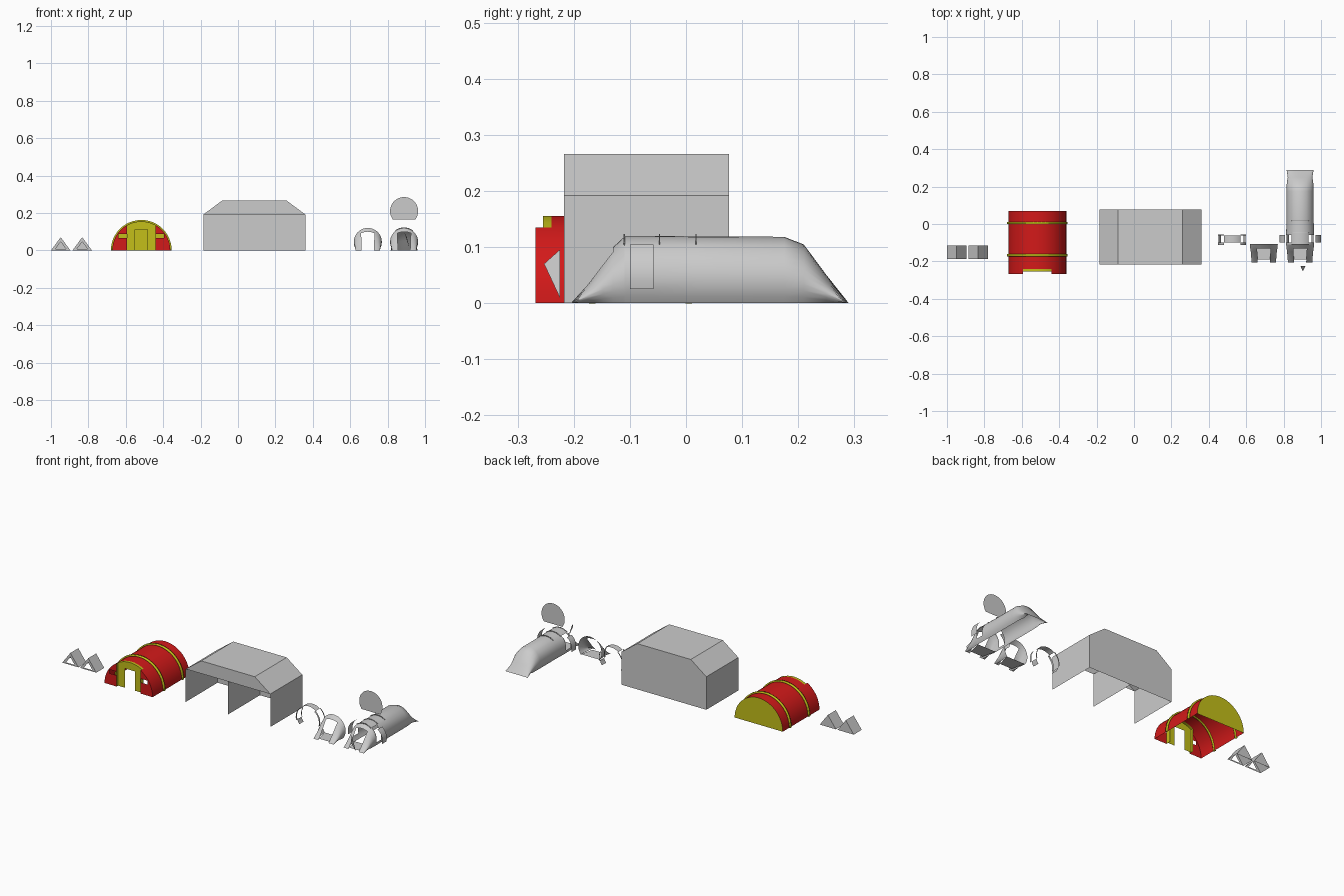
import bpy
from math import sin, cos, radians, sqrt

if "Cube" in bpy.data.objects:
    bpy.data.objects.remove(bpy.data.objects["Cube"])


def material(name, rgb):
    m = bpy.data.materials.new(name)
    m.diffuse_color = (*rgb, 1)
    m.use_nodes = True
    m.node_tree.nodes["Principled BSDF"].inputs["Base Color"].default_value = m.diffuse_color
    return m


RED = material("red", (0.65, 0.01, 0.01))
YELLOW = material("yellow", (0.55, 0.52, 0.01))


def build(name, verts, faces, mat=None, thick=0, smooth=False):
    me = bpy.data.meshes.new(name)
    me.from_pydata(verts, [], faces)
    me.update()
    ob = bpy.data.objects.new(name, me)
    bpy.context.collection.objects.link(ob)
    if mat:
        me.materials.append(mat)
    if thick:
        s = ob.modifiers.new("thickness", 'SOLIDIFY')
        s.thickness = thick
        s.offset = 0
    if smooth:
        bpy.ops.object.select_all(action='DESELECT')
        ob.select_set(True)
        bpy.context.view_layer.objects.active = ob
        bpy.ops.object.shade_smooth_by_angle(angle=radians(35))
    return ob


def loft(name, cx, cz, r, angles, sections, keep=None, **kw):
    """Skin arcs through sections of (y, x scale, z scale)."""
    n = len(angles)
    verts = [(cx + r * cos(radians(a)) * sx, y, max(0, cz + r * sin(radians(a))) * sz)
             for y, sx, sz in sections for a in angles]
    faces = []
    for i in range(len(sections) - 1):
        for j in range(n - 1):
            if keep is None or keep(i, (angles[j] + angles[j + 1]) / 2):
                faces.append((i * n + j, i * n + j + 1, (i + 1) * n + j + 1, (i + 1) * n + j))
    return build(name, verts, faces, smooth=True, **kw)


def flat(name, cx, y, pts, mat=None):
    """Upright sheet in the xz plane."""
    return build(name, [(cx + x, y, z) for x, z in pts], [tuple(range(len(pts)))], mat)


# Small ridge tents with triangular openings
for k, x in enumerate((-0.948, -0.833)):
    w, h, y0, y1 = 0.052, 0.07, -0.188, -0.115
    v = [(x - w, y0, 0), (x + w, y0, 0), (x, y0, h),
         (x - w, y1, 0), (x + w, y1, 0), (x, y1, h),
         (x - 0.028, y0, 0.008), (x + 0.028, y0, 0.008), (x, y0, 0.046)]
    build(f"ridge_tent_{k + 1}", v, [(0, 2, 5, 3), (1, 4, 5, 2), (3, 5, 4),
                                     (0, 1, 7, 6), (1, 2, 8, 7), (2, 0, 6, 8)])

# Red barrel hut: shell with the roof notched over the entrance
HX, R, XN = -0.517, 0.155, 0.077
edge = 60.2
side = [edge * i / 8 for i in range(9)]
mid = [edge + (180 - 2 * edge) * i / 8 for i in range(1, 8)]
arch = side + mid + [180 - a for a in reversed(side)]
loft("hut_shell", HX, 0, R, arch, [(-0.268, 1, 1), (-0.24, 1, 1), (0.07, 1, 1)],
     keep=lambda i, a: i > 0 or abs(a - 90) > 90 - edge, mat=RED)
top = [edge] + mid + [180 - edge]
loft("hut_entrance_hood", HX, 0, R, top, [(-0.255, 1, 1), (-0.24, 1, 1)], mat=YELLOW)
flat("hut_back_wall", HX, 0.07, [(R * cos(radians(a)), R * sin(radians(a))) for a in arch], YELLOW)
for k, y in enumerate((-0.167, 0.005)):
    loft(f"hut_rib_{k + 1}", HX, 0, 0.158, arch,
         [(y - 0.006, 1, 1), (y + 0.006, 1, 1)], mat=YELLOW, thick=0.009)


def arc_edge(z0, z1, n=5):
    zs = [z0 + (z1 - z0) * i / n for i in range(n + 1)]
    return [(sqrt(R * R - z * z), z) for z in zs]


# Hut front: red side walls around window slots, yellow door wall between
for name, s in (("left", -1), ("right", 1)):
    for part, inner, z0, z1 in (("lower", XN, 0, 0.065), ("outer", 0.122, 0.065, 0.087),
                                ("upper", XN, 0.087, 0.134)):
        pts = [(inner, z0)] + arc_edge(z0, z1) + [(inner, z1)]
        flat(f"hut_{name}_{part}_wall", HX, -0.268, [(s * x, z) for x, z in pts], RED)
    x = HX + s * XN
    build(f"hut_{name}_return", [(x, -0.268, 0), (x, -0.24, 0), (x, -0.24, 0.134), (x, -0.268, 0.134)],
          [(0, 1, 2, 3)], YELLOW)
    flat(f"hut_{name}_door_jamb", HX, -0.255,
         [(s * XN, 0), (s * 0.033, 0), (s * 0.033, 0.112), (s * XN, 0.112)], YELLOW)
flat("hut_door_header", HX, -0.255, [(-XN, 0.112), (XN, 0.112)]
     + [(R * cos(radians(a)), R * sin(radians(a))) for a in top], YELLOW)

# Open-fronted hangar with a centre divider
x0, x1, y0, y1, zw, zt = -0.185, 0.36, -0.217, 0.077, 0.192, 0.266
prof = [(x0, 0), (x0, zw), (-0.085, zt), (0.26, zt), (x1, zw), (x1, 0)]
v = [(x, y, z) for y in (y0, y1) for x, z in prof]
build("hangar_shell", v, [(i, i + 1, i + 7, i + 6) for i in range(5)]
      + [(6, 7, 8, 9, 10, 11), (1, 4, 3, 2)])
xm = (x0 + x1) / 2
build("hangar_divider", [(xm, y0, 0), (xm, y1, 0), (xm, y1, zw), (xm, y0, zw)], [(0, 1, 2, 3)])

# Round-section tent and its separated pieces share one arc
TR, TZ = 0.075, 0.045
half = [-36.87, -26, -15, -4, 7, 19, 30, 41, 53, 60, 70, 80]
arc = half + [90] + [180 - a for a in reversed(half)]


def in_window(a):
    return 53 > 90 - abs(a - 90) > -15


TX = 0.888
loft("tent_tube", TX, TZ, TR, arc,
     [(-0.11, 1, 1), (-0.1, 1, 1), (-0.058, 1, 1), (0.02, 0.97, 0.99), (0.175, 0.97, 0.985),
      (0.21, 0.96, 0.87), (0.25, 0.88, 0.42), (0.29, 0.97, 0)],
     keep=lambda i, a: not (i == 1 and in_window(a)))
for k, y in enumerate((-0.11, -0.047, 0.018)):
    loft(f"tent_seam_{k + 1}", TX, TZ, TR + 0.001, [a for a in arc if 50 < a < 130],
         [(y - 0.001, 1, 1), (y + 0.001, 1, 1)], thick=0.004)

# Sloping entrances: one on the tent, one standing apart
for name, cx in (("tent_entrance", TX), ("loose_entrance", 0.694)):
    loft(name, cx, TZ, TR, arc,
         [(-0.108, 1, 1), (-0.13, 0.97, 0.83), (-0.148, 0.93, 0.62), (-0.175, 0.9, 0.3), (-0.205, 0.87, 0)],
         keep=lambda i, a: i == 0 or abs(a - 90) > 30)
    build(name + "_groundsheet", [(cx - 0.06, -0.11, 0.001), (cx + 0.06, -0.11, 0.001),
                                  (cx + 0.04, -0.19, 0.001), (cx - 0.04, -0.19, 0.001)], [(0, 1, 2, 3)])

# Window panels lifted away from the tent sides
panel = [a for a in arc if -16 < a < 54]
for name, s in (("left", -1), ("right", 1)):
    loft(f"window_panel_{name}", TX + s * 0.036, TZ, TR, panel if s > 0 else [180 - a for a in panel],
         [(-0.1, 1, 1), (-0.058, 1, 1)])

# Loose hoop with window frames in its sides
loft("loose_hoop", 0.525, TZ, TR, arc,
     [(-0.112, 1, 1), (-0.1, 1, 1), (-0.062, 1, 1), (-0.055, 1, 1)],
     keep=lambda i, a: in_window(a) != (i == 1))

# Inner divider raised above the tent, and the door flap
flat("raised_divider", TX, -0.046,
     [(TR * cos(radians(a)), 0.165 + TZ + TR * sin(radians(a))) for a in arc])
build("door_flap", [(0.903, -0.253, 0.07), (0.89, -0.225, 0.095), (0.917, -0.225, 0.01)], [(0, 1, 2)])
